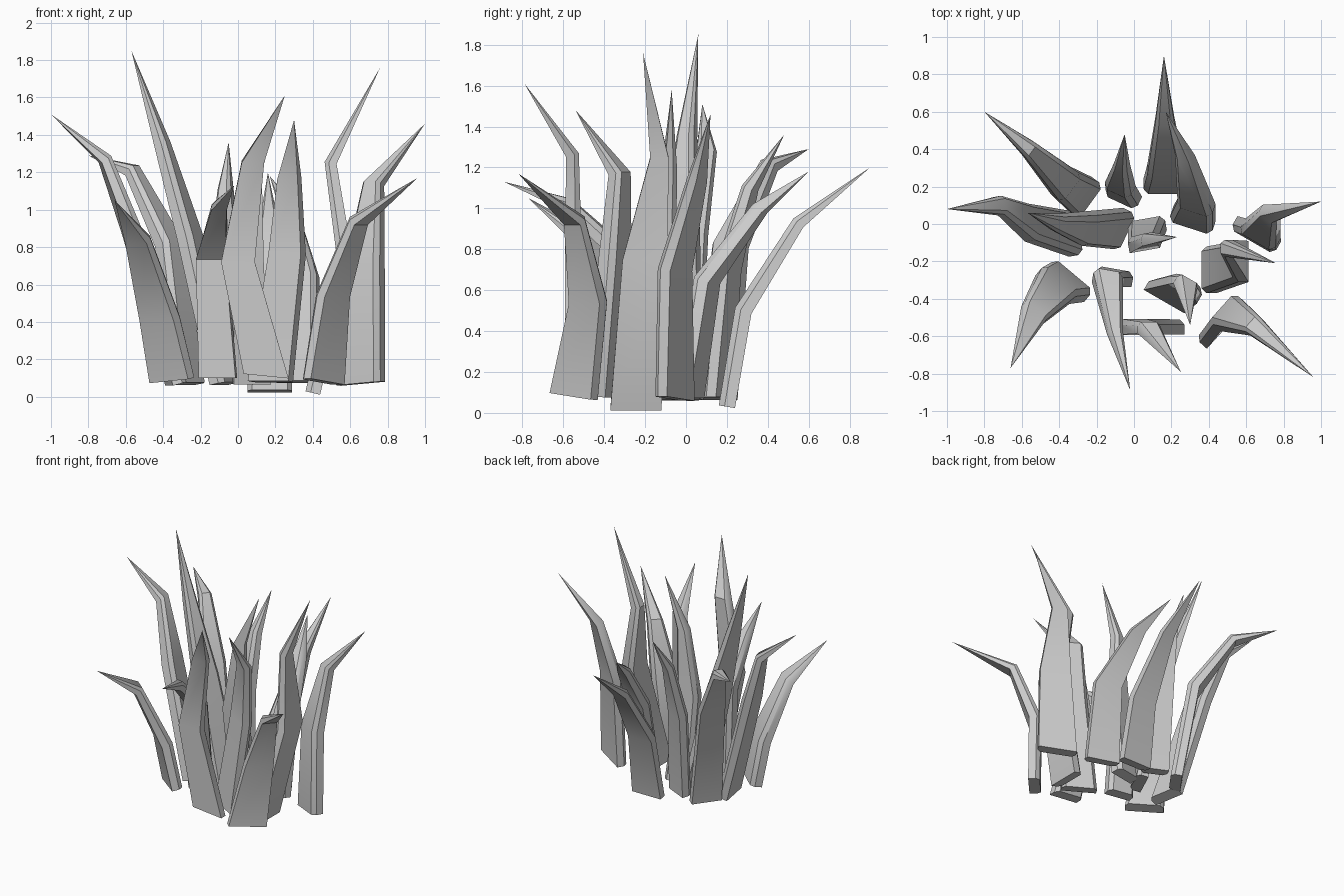
import bpy, bmesh, math
from mathutils import Vector

if "Cube" in bpy.data.objects:
    bpy.data.objects.remove(bpy.data.objects["Cube"])


def blade(name, angle, width, base, mid, upper, tip, w_mid=0.82, w_up=0.42, tilt=0.0):
    """Leaf: three chamfered slab sections tapering to a point; tilt slopes the foot."""
    pts = [Vector(p) for p in (base, mid, upper, tip)]
    a = math.radians(angle)
    u = Vector((math.cos(a), math.sin(a), 0))
    lean = pts[3] - pts[0]
    lean.z = 0
    bm = bmesh.new()
    rings = []
    for i, (k, t) in enumerate(((1, 0.08), (w_mid, 0.085), (w_up, 0.065))):
        # section plane follows the bend of the leaf
        d = (pts[i + 1] - pts[i]).normalized()
        if i:
            d += (pts[i] - pts[i - 1]).normalized()
        n = u.cross(d).normalized()
        if Vector((n.x, n.y, 0)).dot(lean) < 0:
            n = -n
        side = u + Vector((0, 0, 0 if i else tilt))
        h, c = width * k / 2, 0.025 if i < 2 else 0.018
        section = [(-h, t / 2), (h, t / 2), (h, -t * 0.15),
                   (h - c, -t / 2), (c - h, -t / 2), (-h, -t * 0.15)]
        rings.append([bm.verts.new(pts[i] + side * x + n * y) for x, y in section])
    bm.faces.new(rings[0])
    for r, s in zip(rings, rings[1:]):
        for j in range(6):
            q = (j + 1) % 6
            bm.faces.new((r[j], r[q], s[q], s[j]))
    top = bm.verts.new(pts[3])
    for j in range(6):
        bm.faces.new((rings[2][j], rings[2][(j + 1) % 6], top))
    bmesh.ops.recalc_face_normals(bm, faces=bm.faces)
    me = bpy.data.meshes.new(name)
    bm.to_mesh(me)
    bm.free()
    ob = bpy.data.objects.new(name, me)
    bpy.context.collection.objects.link(ob)
    # soften the bends along the leaf, keep its long edges sharp
    bpy.ops.object.select_all(action='DESELECT')
    ob.select_set(True)
    bpy.context.view_layer.objects.active = ob
    bpy.ops.object.shade_smooth_by_angle(angle=math.radians(36))


# back leaves
blade("leaf_back_left", 54, .22, (-.26, .14, .07), (-.36, .21, .82), (-.56, .40, 1.21), (-.80, .60, 1.29))
blade("leaf_back_long", 0, .24, (.17, .20, .03), (.17, .28, .50), (.165, .55, .93), (.16, .90, 1.20))
blade("leaf_back_small", -25, .19, (-.06, .15, .08), (-.08, .20, .70), (-.07, .31, 1.10), (-.05, .48, 1.36))
blade("leaf_back_right", -18, .24, (.31, .015, .08), (.33, .10, .65), (.27, .36, 1.00), (.17, .60, 1.18))

# left and centre leaves
blade("leaf_left", 100, .24, (-.33, -.05, .07), (-.56, .01, .87), (-.71, .10, 1.27), (-1.0, .08, 1.51))
blade("leaf_left_tall", 65, .22, (-.07, -.03, .07), (-.25, -.03, .85), (-.40, 0, 1.35), (-.57, .06, 1.85))
blade("leaf_centre", 10, .20, (.07, -.01, .07), (.05, -.10, .70), (.08, -.08, 1.20), (.23, -.07, 1.58))

# right leaves
blade("leaf_right", -30, .27, (.65, -.06, .07), (.67, -.06, .70), (.72, .05, 1.14), (1.0, .12, 1.46), .8, .4, .08)
blade("leaf_right_tall", 90, .25, (.40, -.245, .02), (.57, -.20, .75), (.495, -.13, 1.25), (.76, -.21, 1.76), .88, .36)

# front leaves
blade("leaf_front_middle", -30, .25, (.18, -.38, .08), (.27, -.34, .76), (.28, -.32, 1.17), (.30, -.54, 1.48), .8, .5)
blade("leaf_front_right", 48, .27, (.45, -.54, .08), (.50, -.47, .54), (.64, -.54, .94), (.96, -.82, 1.17), .75, .4, -.12)
blade("leaf_front_tall", 0, .24, (.15, -.55, .11), (0, -.55, .72), (.08, -.555, 1.26), (.25, -.79, 1.61), .75, .5, -.1)
blade("leaf_front_low", -10, .20, (-.105, -.28, .10), (-.14, -.285, .75), (-.10, -.58, 1.02), (-.02, -.89, 1.13), .8)
blade("leaf_front_left", -40, .27, (-.345, -.30, .09), (-.41, -.32, .42), (-.53, -.47, .84), (-.66, -.77, 1.05), .88, .55, .08)
